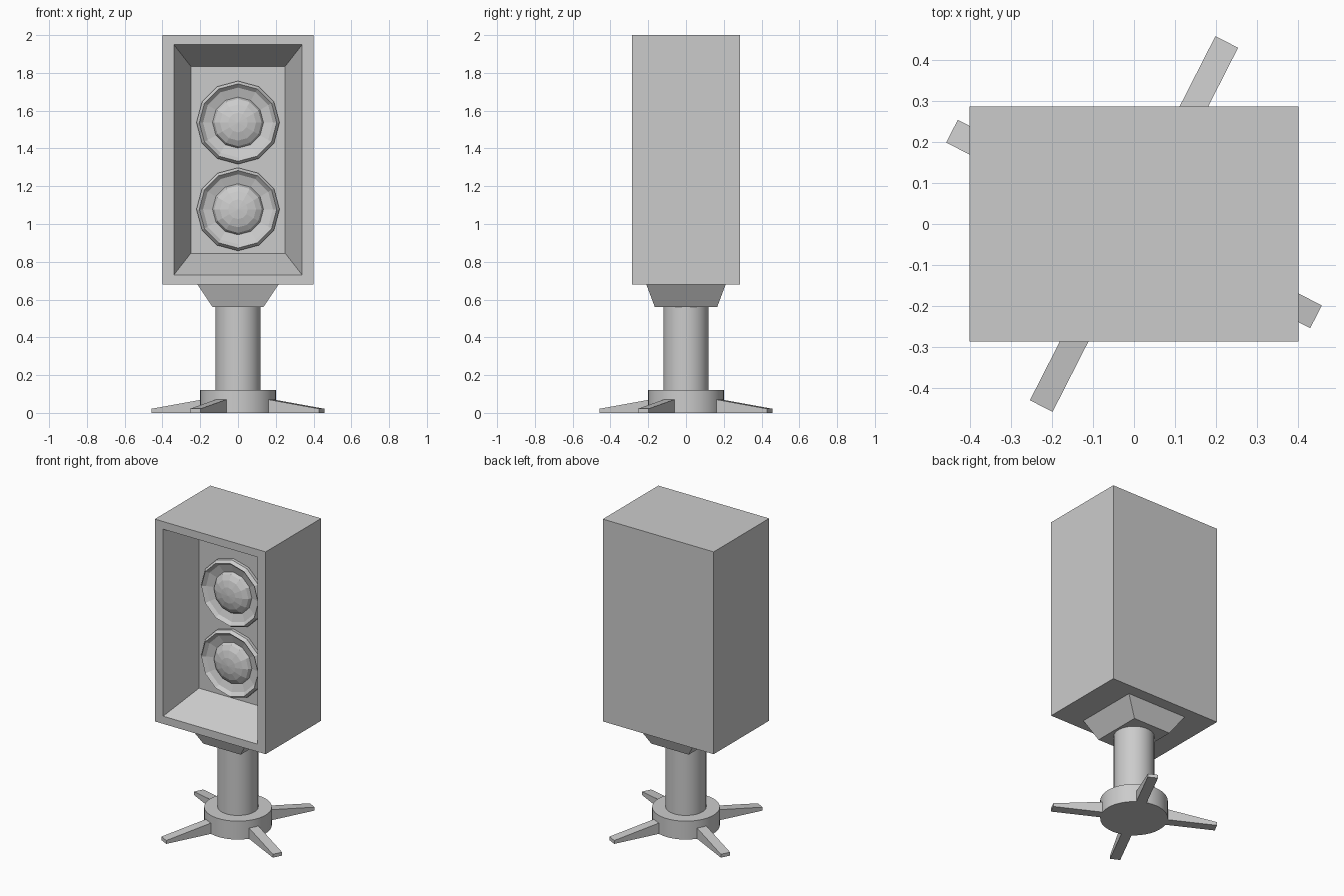
import bpy, bmesh
from math import sin, cos, pi, radians
from mathutils import Matrix

if "Cube" in bpy.data.objects:
    bpy.data.objects.remove(bpy.data.objects["Cube"])


def make_object(name, bm):
    bmesh.ops.recalc_face_normals(bm, faces=bm.faces)
    mesh = bpy.data.meshes.new(name)
    bm.to_mesh(mesh)
    bm.free()
    obj = bpy.data.objects.new(name, mesh)
    bpy.context.collection.objects.link(obj)
    return obj


def rect_loop(bm, hx, y, z0, z1):
    return [bm.verts.new((x, y, z)) for x, z in
            ((-hx, z0), (hx, z0), (hx, z1), (-hx, z1))]


def bridge(bm, a, b):
    n = len(a)
    for i in range(n):
        j = (i + 1) % n
        bm.faces.new((a[i], a[j], b[j], b[i]))


# Cabinet: closed box with a flared recess in the front
bm = bmesh.new()
loops = [rect_loop(bm, *p) for p in (
    (0.4, 0.286, 0.68, 2.0), (0.4, -0.286, 0.68, 2.0),
    (0.34, -0.286, 0.73, 1.95), (0.25, -0.045, 0.845, 1.835))]
for a, b in zip(loops, loops[1:]):
    bridge(bm, a, b)
bm.faces.new(loops[0])
bm.faces.new(loops[-1])
make_object("cabinet", bm)


# Speakers: twelve-sided rim, sloped cone and domed centre
def speaker(name, z):
    profile = [(0.22, 0.0), (0.22, 0.02), (0.205, 0.04),
               (0.185, 0.02), (0.135, 0.005)]
    profile += [(0.135 * cos(radians(a)), 0.005 + 0.055 * sin(radians(a)))
                for a in (22.5, 45, 67.5)]
    bm = bmesh.new()
    rings = [[bm.verts.new((r * sin(i * pi / 6), -0.045 - d,
                            z + r * cos(i * pi / 6))) for i in range(12)]
             for r, d in profile]
    for a, b in zip(rings, rings[1:]):
        bridge(bm, a, b)
    tip = bm.verts.new((0, -0.105, z))
    for i in range(12):
        bm.faces.new((rings[-1][i], rings[-1][(i + 1) % 12], tip))
    make_object(name, bm)


speaker("upper_speaker", 1.537)
speaker("lower_speaker", 1.078)

# Neck: tapered block under the cabinet
bm = bmesh.new()
bottom, top = [[bm.verts.new((sx * hx, sy * hy, z)) for sx, sy in
                ((-1, -1), (1, -1), (1, 1), (-1, 1))]
               for hx, hy, z in ((0.135, 0.165, 0.56), (0.215, 0.21, 0.68))]
bridge(bm, bottom, top)
bm.faces.new(bottom)
bm.faces.new(top)
make_object("neck", bm)


# Column and base hub
def cylinder(name, radius, z0, z1):
    bpy.ops.mesh.primitive_cylinder_add(
        vertices=48, radius=radius, depth=z1 - z0, location=(0, 0, (z0 + z1) / 2))
    bpy.context.object.name = name
    bpy.ops.object.shade_smooth_by_angle(angle=radians(30))


cylinder("column", 0.12, 0.12, 0.56)
cylinder("base_hub", 0.2, 0.0, 0.12)

# Four tapered feet around the hub
for k in range(4):
    bm = bmesh.new()
    side_a, side_b = [[bm.verts.new((x, y, z)) for x, z in
                       ((0.17, 0), (0.497, 0), (0.497, 0.022), (0.17, 0.075))]
                      for y in (-0.031, 0.031)]
    bridge(bm, side_a, side_b)
    bm.faces.new(side_a)
    bm.faces.new(side_b)
    bm.transform(Matrix.Rotation(radians(63 + 90 * k), 4, 'Z'))
    make_object(f"foot_{k + 1}", bm)
